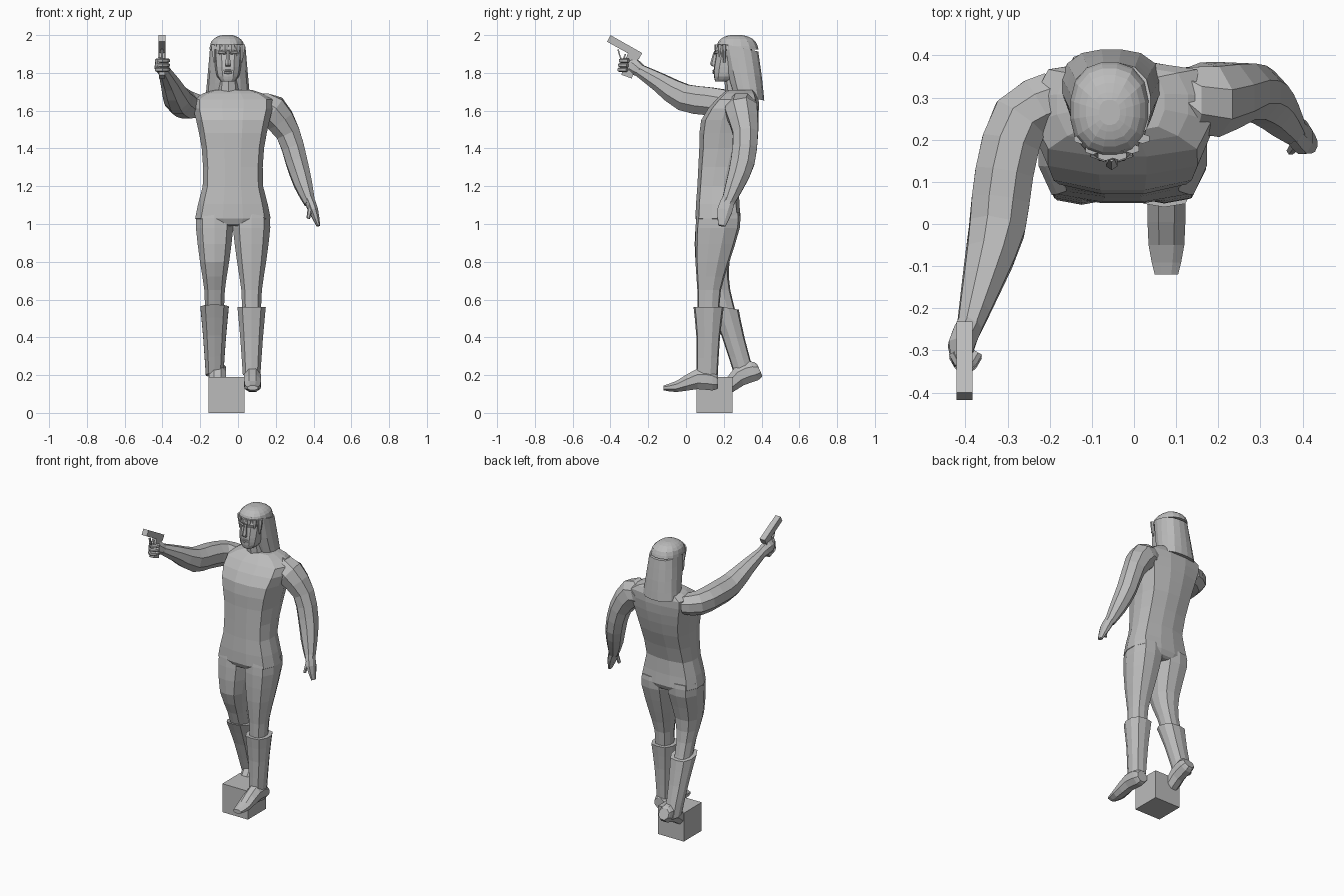
import bpy, bmesh, math
from mathutils import Vector, Matrix

default_cube = bpy.data.objects.get("Cube")
if default_cube:
    bpy.data.objects.remove(default_cube)

grey = bpy.data.materials.new("plain grey")
grey.use_nodes = True
colour = (.5, .5, .5, 1)
grey.diffuse_color = colour
grey.node_tree.nodes["Principled BSDF"].inputs["Base Color"].default_value = colour


def outline(center, u, v, sides, power):
    """Rounded-box outline spanned by the half-axes u and v."""
    points = []
    for i in range(sides):
        angle = math.tau * (i + .5) / sides
        c, s = math.cos(angle), math.sin(angle)
        reach = (abs(c) ** power + abs(s) ** power) ** (-1 / power)
        points.append(Vector(center) + (Vector(u) * c + Vector(v) * s) * reach)
    return points


def refine(rows):
    """Insert a smooth in-between row in every gap."""
    result = [rows[0]]
    last = len(rows) - 1
    for i in range(last):
        before, start = rows[max(i - 1, 0)], rows[i]
        end, after = rows[i + 1], rows[min(i + 2, last)]
        middle = [(9 * (b + c) - a - d) / 16 for a, b, c, d in zip(before, start, end, after)]
        result += [middle, end]
    return result


def loft(name, loops, matrix=Matrix.Identity(4)):
    """Skin a chain of outlines, cap both ends and make the object."""
    bm = bmesh.new()
    rows = [[bm.verts.new(point) for point in points] for points in loops]
    for lower, upper in zip(rows, rows[1:]):
        for i in range(len(lower)):
            bm.faces.new((lower[i - 1], lower[i], upper[i], upper[i - 1]))
    bm.faces.new(rows[0])
    bm.faces.new(rows[-1])
    bm.transform(matrix)
    bmesh.ops.recalc_face_normals(bm, faces=bm.faces[:])
    mesh = bpy.data.meshes.new(name)
    bm.to_mesh(mesh)
    bm.free()
    mesh.materials.append(grey)
    bpy.context.collection.objects.link(bpy.data.objects.new(name, mesh))


def stack(name, x, rows, sides=12, power=3, tilt=0):
    """Horizontal sections given as height, half width, front and back."""
    loops = []
    for z, half, front, back in refine(rows):
        depth = (back - front) / 2
        loops.append(outline((x, front + depth, z), (half, 0, 0),
                             (0, depth, -tilt * depth), sides, power))
    loft(name, loops)


def tube(name, path, across, sides=8):
    """Limb along a path given as x, y, z and the two half thicknesses."""
    path = refine(path)
    centers = [Vector(row[:3]) for row in path]
    last = len(path) - 1
    loops = []
    for i, row in enumerate(path):
        along = (centers[min(i + 1, last)] - centers[max(i - 1, 0)]).normalized()
        u = along.cross(Vector(across)).normalized()
        loops.append(outline(centers[i], u * row[3], along.cross(u) * row[4], sides, 2.3))
    loft(name, loops)


def prism(name, profile, x, half):
    """Side profile of y, z points extruded across x."""
    loft(name, [[Vector((edge, y, z)) for y, z in profile] for edge in (x - half, x + half)])


# Stand
low, near, far = 0, .055, .245
top = far - near
prism("stand_block", [(near, low), (far, low), (far, top), (near, top)], -.06, top / 2)

# Trunk
stack("torso", -.027, [
    (.99, .12, .08, .26), (1.03, .2, .05, .29), (1.2, .16, .06, .28), (1.4, .165, .07, .345),
    (1.55, .195, .08, .38), (1.66, .21, .16, .385), (1.71, .1, .22, .36)], power=4)
stack("neck", -.05, [(1.66, .07, .21, .36), (1.82, .05, .2, .33)], sides=10, power=2)


# Legs and boots: the right one trails further back towards the foot
def leg(label, side, trail):
    def swept(rows):
        return [(z, half, front + trail * (.8 - z), back + trail * (.8 - z))
                if z < .8 else (z, half, front, back) for z, half, front, back in rows]

    x = -.026 + side * .098
    stack(label + "_thigh", x, swept([
        (1.06, .095, .06, .285), (.98, .1, .05, .285), (.8, .078, .05, .23),
        (.65, .055, .06, .185), (.5, .05, .06, .175)]), sides=10)
    stack(label + "_boot_shaft", x, swept([
        (.56, .076, .04, .2), (.4, .061, .055, .18), (.2, .047, .055, .168)]),
          sides=10, tilt=trail / 2)


def foot(name, x, matrix):
    """Boot foot from heel to toe: y, sole, instep and half width."""
    rows = [(.17, .13, .2, .036), (.14, .118, .23, .045), (.06, .125, .235, .046),
            (-.05, .11, .17, .043), (-.12, .12, .145, .028)]
    loft(name, [outline((x, y, (sole + instep) / 2), (half, 0, 0),
                        (0, 0, (instep - sole) / 2), 8, 3.5)
                for y, sole, instep, half in refine(rows)], matrix)


leg("left", 1, 0)
leg("right", -1, .33)
foot("left_foot", .077, Matrix.Identity(4))
heel = Vector((0, .168, .125))
lifted_heel = Vector((0, .405, .19))
foot("right_foot", -.108, Matrix.Translation(lifted_heel)
     @ Matrix.Rotation(math.radians(24), 4, 'X') @ Matrix.Translation(-heel))

# Arms
sideways, upward = (1, 0, 0), (0, 0, 1)
tube("left_arm", [
    (.11, .295, 1.62, .075, .07), (.18, .295, 1.6, .09, .088), (.265, .315, 1.48, .07, .067),
    (.31, .3, 1.33, .067, .06), (.345, .26, 1.21, .052, .05), (.38, .22, 1.11, .035, .03)], sideways)
tube("left_hand", [(.376, .225, 1.13, .036, .028), (.4, .205, 1.07, .042, .026),
                   (.426, .19, .99, .02, .01)], sideways)
tube("left_thumb", [(.385, .19, 1.1, .014, .014), (.372, .174, 1.03, .01, .01)], sideways, sides=6)
tube("right_arm", [
    (-.19, .295, 1.62, .07, .06), (-.27, .25, 1.63, .072, .075), (-.308, .12, 1.65, .073, .078),
    (-.325, -.01, 1.67, .07, .075), (-.36, -.14, 1.75, .05, .052),
    (-.392, -.25, 1.815, .03, .034)], upward)

# Gun hand with wrapped fingers
tube("right_hand", [(-.39, -.24, 1.81, .032, .034), (-.41, -.29, 1.84, .033, .046),
                    (-.408, -.335, 1.85, .02, .03)], upward)
thick = .012
for i, finger in enumerate(("index", "middle", "ring")):
    y, z = -.325 - i * .004, 1.865 - i * .024
    tube("right_" + finger + "_finger", [
        (-.43, y + .02, z, thick, thick), (-.4, y - .02, z, thick, thick),
        (-.37, y + .02, z, thick, thick)], upward, sides=6)

# Pistol, pitched upward
barrel_x = -.402
prism("pistol_slide", [(-.4, 2), (-.418, 1.965), (-.25, 1.872), (-.232, 1.905)], barrel_x, .019)
prism("pistol_grip", [(-.25, 1.885), (-.305, 1.915), (-.342, 1.79), (-.287, 1.77)], barrel_x, .016)
tube("trigger_guard", [(barrel_x, y, z, .005, .008) for y, z in
                       ((-.32, 1.9), (-.34, 1.865), (-.36, 1.925))], sideways, sides=4)

# Head and face
face_x = -.053
stack("head", face_x, [
    (1.755, .035, .155, .24), (1.78, .058, .148, .3), (1.83, .068, .148, .34),
    (1.9, .073, .16, .35), (1.92, .073, .153, .35), (1.96, .062, .17, .34)], sides=14)
stack("nose", face_x, [(1.915, .008, .148, .17), (1.85, .016, .128, .165),
                       (1.835, .014, .14, .16)], sides=6, power=2)
for side, label in ((-1, "right"), (1, "left")):
    tube(label + "_brow", [(face_x + side * .014, .153, 1.905, .007, .008),
                           (face_x + side * .05, .165, 1.91, .006, .008)], upward, sides=6)
for label, z in (("upper_lip", 1.812), ("lower_lip", 1.801)):
    tube(label, [(face_x + offset, .153 - lift, z, .003 + lift / 2, .003 + lift / 2)
                 for offset, lift in ((-.025, 0), (0, .007), (.025, 0))], upward, sides=6)

# Hair: crown, long back and ragged fringe
stack("hair_crown", -.058, [
    (1.925, .094, .158, .385), (1.965, .085, .17, .37),
    (1.99, .057, .2, .335), (2, .025, .235, .295)], sides=16, power=2.4)
stack("hair_back", -.054, [
    (1.672, .118, .245, .415), (1.8, .106, .21, .402),
    (1.935, .094, .185, .383)], sides=16, power=2.6, tilt=.22)
for offset, drop in ((-.072, .07), (-.045, .03), (-.015, .018),
                     (.018, .022), (.048, .04), (.073, .07)):
    x, y = face_x + offset, .16 + 8 * offset * offset
    loft("fringe_lock", [outline((x, y, z), (half, 0, 0), (0, half / 3 + .005, 0), 6, 2)
                         for z, half in ((1.95, .02), (1.925, .018), (1.925 - drop, .004))])
